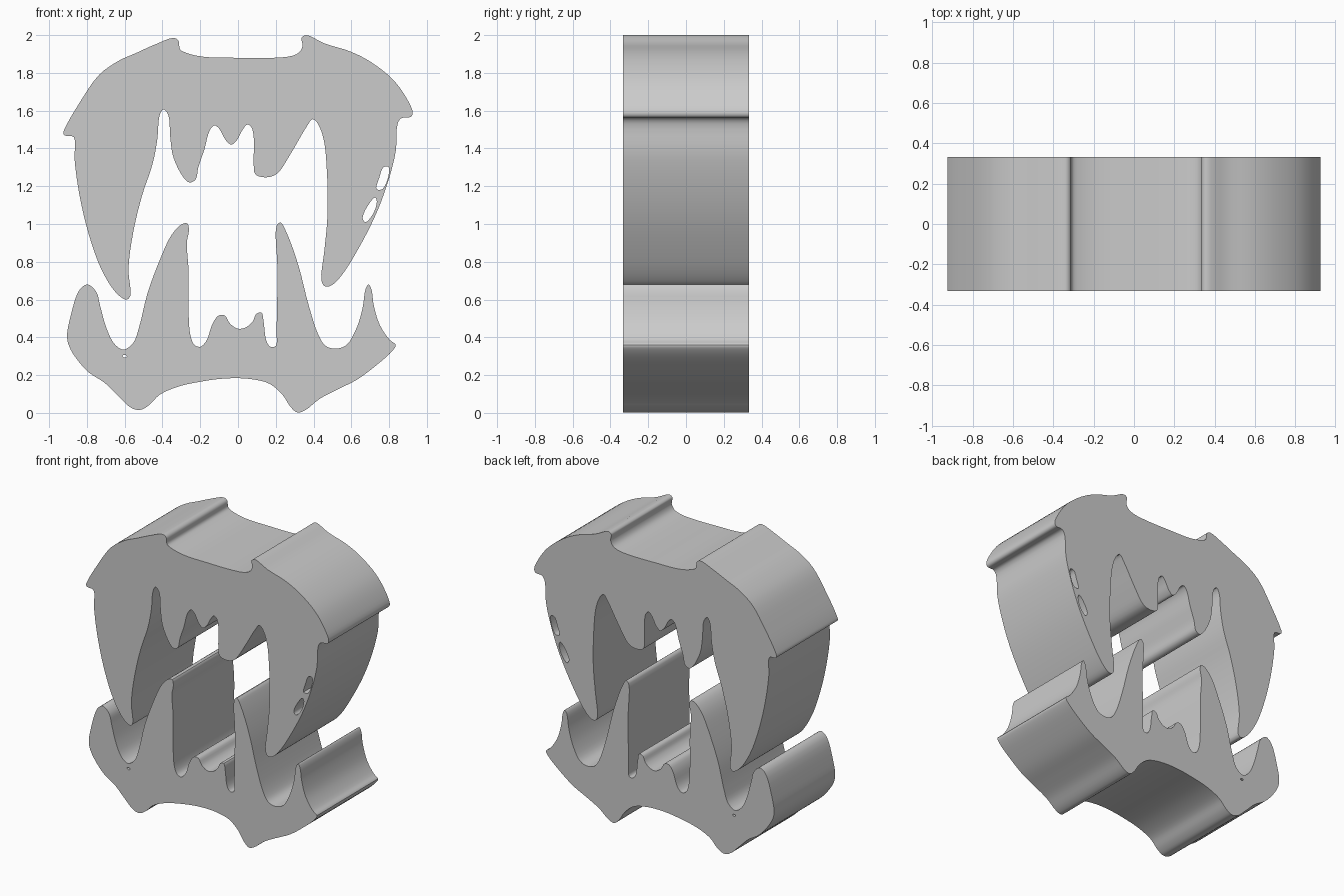
import bpy, bmesh, math
from mathutils import Vector

HALF_DEPTH = 0.333

bone = bpy.data.materials.new("bone grey")
bone.diffuse_color = (0.6, 0.6, 0.6, 1)


def smooth_loop(points, steps=4):
    """Closed centripetal Catmull-Rom curve through the points."""
    p = [Vector(q) for q in points]
    n, out = len(p), []
    for i in range(n):
        a, b, c, d = (p[(i + k) % n] for k in (-1, 0, 1, 2))
        t0 = 0.0
        t1 = t0 + (b - a).length ** 0.5
        t2 = t1 + (c - b).length ** 0.5
        t3 = t2 + (d - c).length ** 0.5
        for s in range(steps):
            t = t1 + (t2 - t1) * s / steps
            ab = a.lerp(b, (t - t0) / (t1 - t0))
            bc = b.lerp(c, (t - t1) / (t2 - t1))
            cd = c.lerp(d, (t - t2) / (t3 - t2))
            abc = ab.lerp(bc, (t - t0) / (t2 - t0))
            bcd = bc.lerp(cd, (t - t1) / (t3 - t1))
            out.append(abc.lerp(bcd, (t - t1) / (t2 - t1)))
    return out


def extruded_part(name, outline, holes):
    """Fill the outline minus its holes and extrude along y."""
    curve = bpy.data.curves.new(name + "_profile", 'CURVE')
    curve.dimensions = '2D'
    curve.fill_mode = 'BOTH'
    curve.extrude = HALF_DEPTH
    for loop in [outline] + holes:
        pts = smooth_loop(loop)
        spline = curve.splines.new('POLY')
        spline.points.add(len(pts) - 1)
        for sp, q in zip(spline.points, pts):
            sp.co = (q.x, q.y, 0, 1)
        spline.use_cyclic_u = True
    helper = bpy.data.objects.new(name + "_profile", curve)
    bpy.context.collection.objects.link(helper)
    dg = bpy.context.evaluated_depsgraph_get()
    mesh = bpy.data.meshes.new_from_object(helper.evaluated_get(dg))
    bpy.data.objects.remove(helper)

    bm = bmesh.new()
    bm.from_mesh(mesh)
    bmesh.ops.remove_doubles(bm, verts=bm.verts, dist=0.0002)
    for v in bm.verts:                       # stand the profile upright
        v.co = Vector((v.co.x, -v.co.z, v.co.y))
    bmesh.ops.recalc_face_normals(bm, faces=bm.faces)
    bm.to_mesh(mesh)
    bm.free()
    mesh.materials.clear()
    mesh.materials.append(bone)
    obj = bpy.data.objects.new(name, mesh)
    bpy.context.collection.objects.link(obj)
    bpy.ops.object.select_all(action='DESELECT')
    obj.select_set(True)
    bpy.context.view_layer.objects.active = obj
    bpy.ops.object.shade_smooth_by_angle(angle=math.radians(35))


# Upper jaw: crown with two horns, then down the right side to the fang tip
upper_crown = [
    (-.925, 1.48), (-.915, 1.51), (-.84, 1.64), (-.735, 1.79), (-.63, 1.865),
    (-.54, 1.905), (-.44, 1.95), (-.34, 1.985), (-.315, 1.97), (-.307, 1.925),
    (-.27, 1.905), (-.18, 1.885), (0, 1.88), (.19, 1.88), (.285, 1.89),
    (.325, 1.91), (.342, 1.945), (.336, 1.985), (.36, 2.0), (.46, 1.955),
    (.59, 1.915), (.70, 1.86), (.82, 1.765), (.89, 1.67), (.925, 1.59),
    (.915, 1.567), (.865, 1.56), (.845, 1.53), (.835, 1.385), (.79, 1.21),
    (.725, 1.04), (.635, .865), (.55, .73), (.495, .675), (.46, .67)]
# Upper teeth edge, right fang to left fang, then up the left side
upper_teeth = [
    (.442, .70), (.458, .865), (.474, 1.05), (.47, 1.29), (.453, 1.45),
    (.42, 1.535), (.395, 1.555), (.36, 1.51), (.275, 1.365), (.205, 1.265),
    (.145, 1.247), (.092, 1.263), (.083, 1.315), (.084, 1.45), (.072, 1.51),
    (.05, 1.527), (.025, 1.50), (-.005, 1.445), (-.035, 1.42), (-.066, 1.445),
    (-.1, 1.505), (-.125, 1.522), (-.15, 1.495), (-.178, 1.395), (-.21, 1.30),
    (-.225, 1.235), (-.257, 1.22), (-.29, 1.248), (-.342, 1.353), (-.358, 1.45),
    (-.37, 1.58), (-.395, 1.607), (-.415, 1.575), (-.427, 1.45), (-.453, 1.315),
    (-.506, 1.157), (-.554, .96), (-.58, .76), (-.57, .62), (-.59, .60),
    (-.64, .63), (-.72, .753), (-.79, .945), (-.84, 1.157), (-.865, 1.34),
    (-.869, 1.46), (-.915, 1.468)]
# Two slits near the outer edge of the right fang
upper_slits = [
    [(.77, 1.30), (.797, 1.303), (.795, 1.25), (.765, 1.185), (.733, 1.185),
     (.748, 1.245)],
    [(.725, 1.14), (.735, 1.12), (.713, 1.05), (.675, 1.01), (.66, 1.03),
     (.68, 1.085)]]

# Lower jaw: teeth edge from left to right
lower_teeth = [
    (-.905, .405), (-.888, .505), (-.84, .65), (-.797, .68), (-.75, .64),
    (-.73, .567), (-.697, .45), (-.655, .366), (-.607, .335), (-.555, .37),
    (-.522, .46), (-.48, .63), (-.416, .805), (-.353, .94), (-.3, .997),
    (-.268, 1.003), (-.26, .965), (-.271, .90), (-.262, .76), (-.262, .546),
    (-.252, .41), (-.23, .36), (-.2, .35), (-.167, .382), (-.135, .472),
    (-.103, .515), (-.07, .515), (-.04, .47), (.003, .445), (.045, .455),
    (.077, .483), (.098, .525), (.125, .53), (.135, .488), (.15, .382),
    (.172, .35), (.2, .355), (.204, .44), (.209, .76), (.204, .99),
    (.225, 1.008), (.257, .955), (.32, .78), (.374, .57), (.427, .41),
    (.464, .355), (.517, .34), (.575, .36), (.628, .45), (.66, .557),
    (.676, .658), (.692, .68), (.707, .652), (.718, .573), (.75, .467)]
# Lower jaw: chin edge from right to left
lower_chin = [
    (.803, .387), (.835, .36), (.819, .33), (.73, .25), (.628, .175),
    (.522, .122), (.432, .074), (.358, .016), (.315, .002), (.278, .032),
    (.236, .095), (.167, .154), (.06, .18), (-.07, .182), (-.2, .165),
    (-.32, .138), (-.416, .095), (-.47, .042), (-.517, .016), (-.564, .026),
    (-.64, .095), (-.707, .16), (-.787, .212), (-.85, .28), (-.893, .35)]
pin_hole = [(-.613, .302), (-.6, .307), (-.588, .301), (-.6, .292)]

extruded_part("upper_jaw", upper_crown + upper_teeth, upper_slits)
extruded_part("lower_jaw", lower_teeth + lower_chin, [pin_hole])
